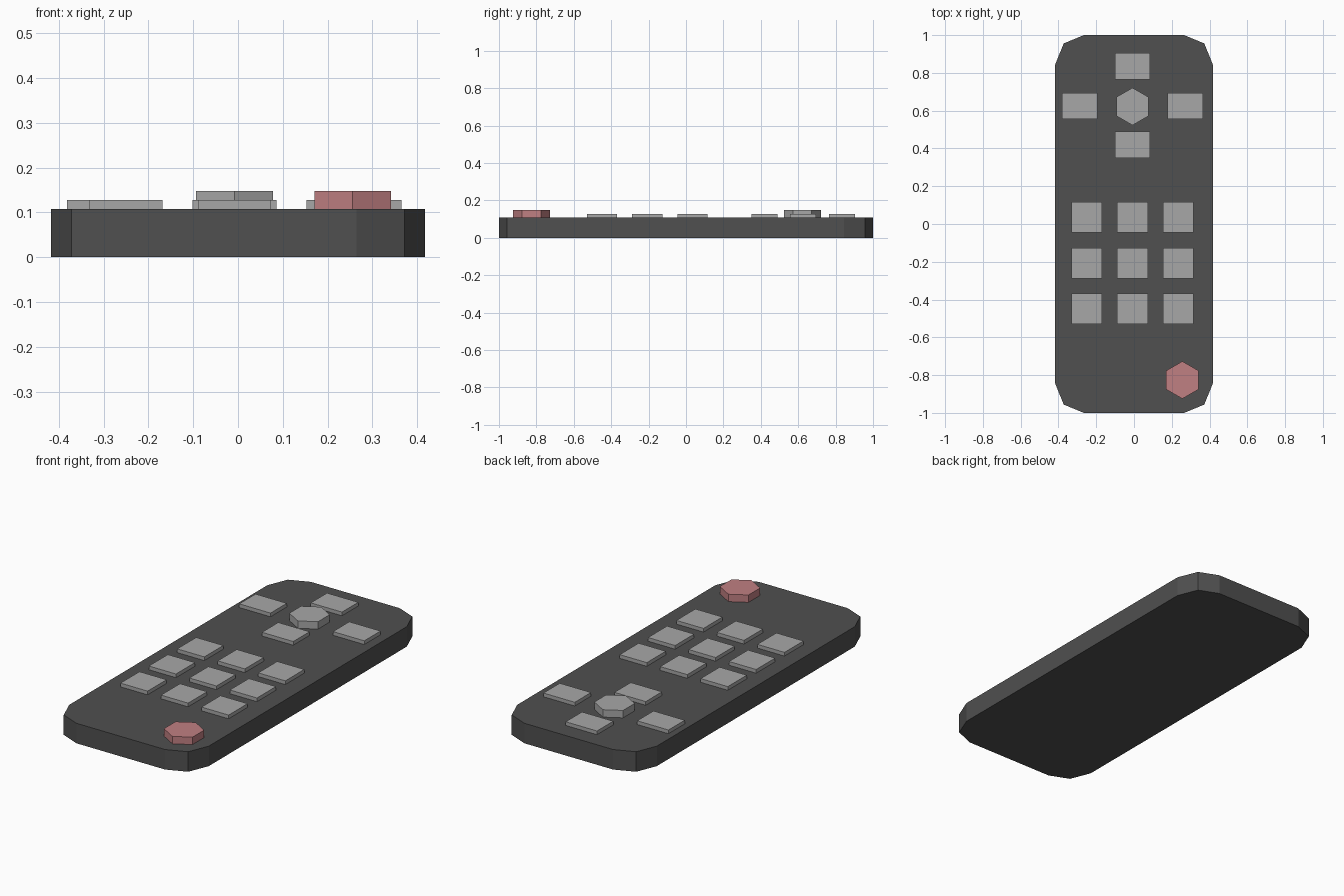
import bpy
import bmesh
from math import sin, cos, pi

cube = bpy.data.objects.get("Cube")
if cube:
    bpy.data.objects.remove(cube, do_unlink=True)


def material(name, rgb):
    mat = bpy.data.materials.new(name)
    mat.use_nodes = True
    color = (*rgb, 1)
    mat.diffuse_color = color
    mat.node_tree.nodes["Principled BSDF"].inputs["Base Color"].default_value = color
    return mat


dark = material("dark grey plastic", (0.08, 0.08, 0.08))
light = material("light grey rubber", (0.39, 0.39, 0.39))
red = material("dusty red rubber", (0.53, 0.215, 0.225))


def prism(name, outline, bottom, top, mat):
    """Extrude a counter-clockwise xy outline from bottom to top."""
    bm = bmesh.new()
    base = bm.faces.new([bm.verts.new((x, y, bottom)) for x, y in outline])
    side = bmesh.ops.extrude_face_region(bm, geom=[base], use_keep_orig=True)
    verts = [g for g in side["geom"] if isinstance(g, bmesh.types.BMVert)]
    bmesh.ops.translate(bm, verts=verts, vec=(0, 0, top - bottom))
    bmesh.ops.recalc_face_normals(bm, faces=bm.faces)
    mesh = bpy.data.meshes.new(name)
    bm.to_mesh(mesh)
    bm.free()
    mesh.materials.append(mat)
    obj = bpy.data.objects.new(name, mesh)
    bpy.context.collection.objects.link(obj)
    return obj


def rectangle(x, y, w, d):
    return [(x + sx * w / 2, y + sy * d / 2)
            for sx, sy in ((-1, -1), (1, -1), (1, 1), (-1, 1))]


def hexagon(x, y, r):
    return [(x + r * sin(-i * pi / 3), y + r * cos(i * pi / 3)) for i in range(6)]


BODY_TOP, KEY_TOP, KNOB_TOP = 0.108, 0.128, 0.148
CENTRE = -0.008

# Body: one faceted corner mirrored into all four quadrants
corner = [(0.417, 0.845), (0.372, 0.956), (0.265, 1.0)]
outline = []
for sx, sy in ((1, 1), (-1, 1), (-1, -1), (1, -1)):
    points = [(sx * x, sy * y) for x, y in corner]
    outline += points if sx * sy > 0 else points[::-1]
prism("body", outline, 0, BODY_TOP, dark)

# Direction keys around the central knob
PAD_Y = 0.625
for name, dx, dy in (("up", 0, 0.21), ("down", 0, -0.206),
                     ("right", -0.28, 0), ("left", 0.28, 0)):
    prism(name + "_key", rectangle(CENTRE + dx, PAD_Y + dy, 0.187, 0.139),
          BODY_TOP, KEY_TOP, light)
prism("centre_knob", hexagon(CENTRE, 0.622, 0.099), BODY_TOP, KNOB_TOP, light)

# Three by three key grid
PITCH = 0.242
for row in range(3):
    for col in range(3):
        prism(f"grid_key_{row + 1}_{col + 1}",
              rectangle(CENTRE + (col - 1) * PITCH, 0.035 - row * PITCH, 0.162, 0.162),
              BODY_TOP, KEY_TOP, light)

# Power button
prism("power_button", hexagon(0.256, -0.826, 0.099), BODY_TOP, KNOB_TOP, red)
